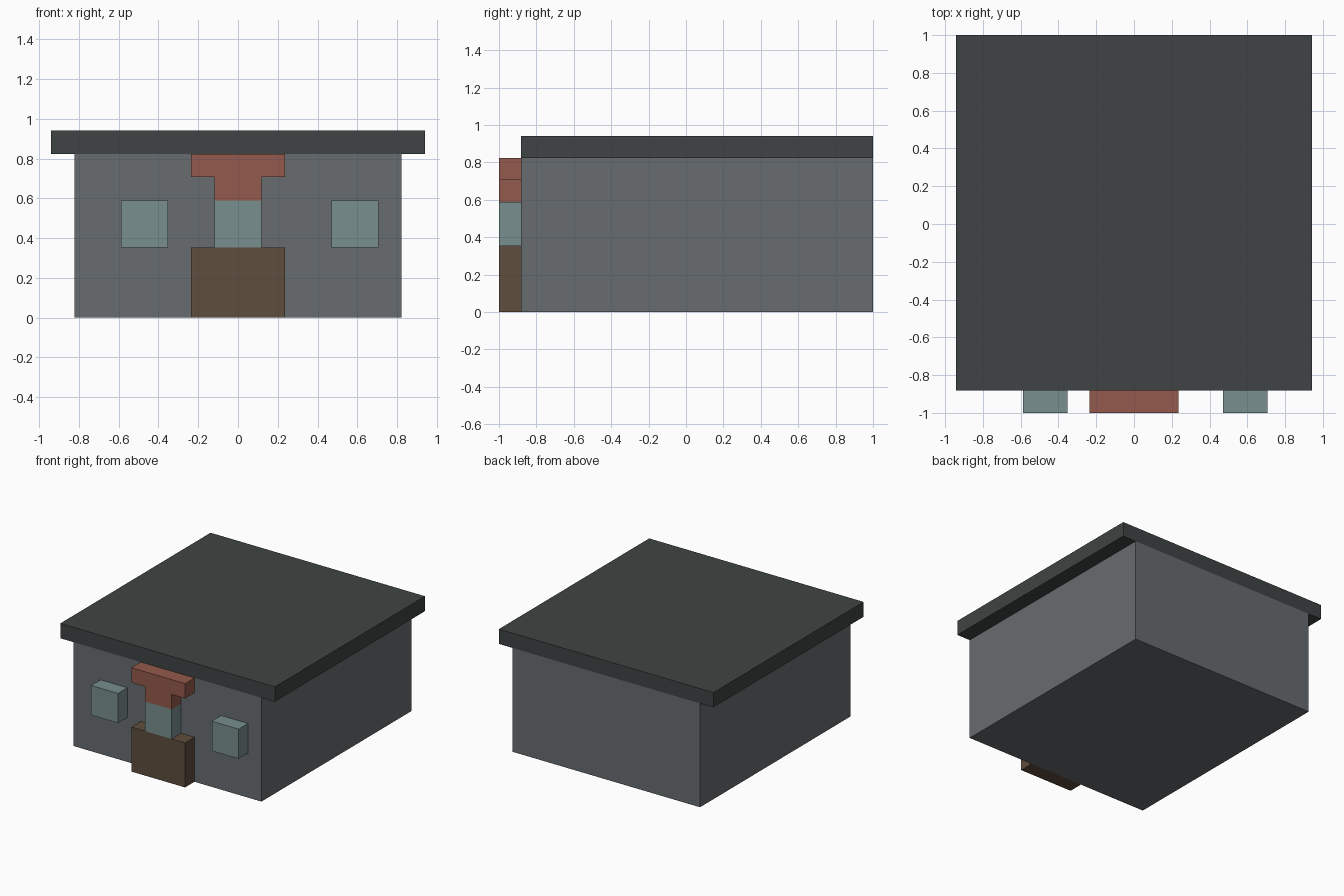
import bpy
import bmesh

# Remove the default cube
cube = bpy.data.objects.get("Cube")
if cube:
    bpy.data.objects.remove(cube, do_unlink=True)

U = 2 / 17  # one building block


def material(name, rgb):
    """Flat material from an sRGB colour in 0-255."""
    lin = [((c / 255 + 0.055) / 1.055) ** 2.4 for c in rgb]
    mat = bpy.data.materials.new(name)
    mat.use_nodes = True
    mat.diffuse_color = (*lin, 1)
    mat.node_tree.nodes["Principled BSDF"].inputs["Base Color"].default_value = (*lin, 1)
    return mat


def prism(name, mat, outline, y0, y1):
    """Extrude an x-z outline from y0 back to y1, all in blocks."""
    bm = bmesh.new()
    face = bm.faces.new([bm.verts.new((x * U, y0 * U, z * U)) for x, z in outline])
    new = bmesh.ops.extrude_face_region(bm, geom=[face])["geom"]
    verts = [v for v in new if isinstance(v, bmesh.types.BMVert)]
    bmesh.ops.translate(bm, verts=verts, vec=(0, (y1 - y0) * U, 0))
    bmesh.ops.recalc_face_normals(bm, faces=bm.faces)
    mesh = bpy.data.meshes.new(name)
    bm.to_mesh(mesh)
    bm.free()
    mesh.materials.append(mat)
    obj = bpy.data.objects.new(name, mesh)
    bpy.context.collection.objects.link(obj)
    return obj


def box(name, mat, x0, x1, z0, z1, y0, y1):
    return prism(name, mat, [(x0, z0), (x1, z0), (x1, z1), (x0, z1)], y0, y1)


stone = material("grey stone", (103, 108, 111))
slate = material("dark slate", (62, 68, 67))
glass = material("pale blue glass", (120, 142, 142))
brick = material("red brick", (147, 90, 76))
wood = material("brown wood", (95, 77, 60))

FRONT, WALL, BACK = -8.5, -7.5, 8.5

# Main body and flat roof overhanging at the sides
box("walls", stone, -7, 7, 0, 7, WALL, BACK)
box("roof", slate, -8, 8, 7, 8, WALL, BACK)

# Entrance: door, window above it and T-shaped brick surround
box("door", wood, -2, 2, 0, 3, FRONT, WALL)
box("door_window", glass, -1, 1, 3, 5, FRONT, WALL)
prism("brick_lintel", brick,
      [(-1, 5), (1, 5), (1, 6), (2, 6), (2, 7), (-2, 7), (-2, 6), (-1, 6)], FRONT, WALL)

# Projecting side windows, set unevenly
for name, x in (("right_window", -5), ("left_window", 4)):
    box(name, glass, x, x + 2, 3, 5, FRONT, WALL)
